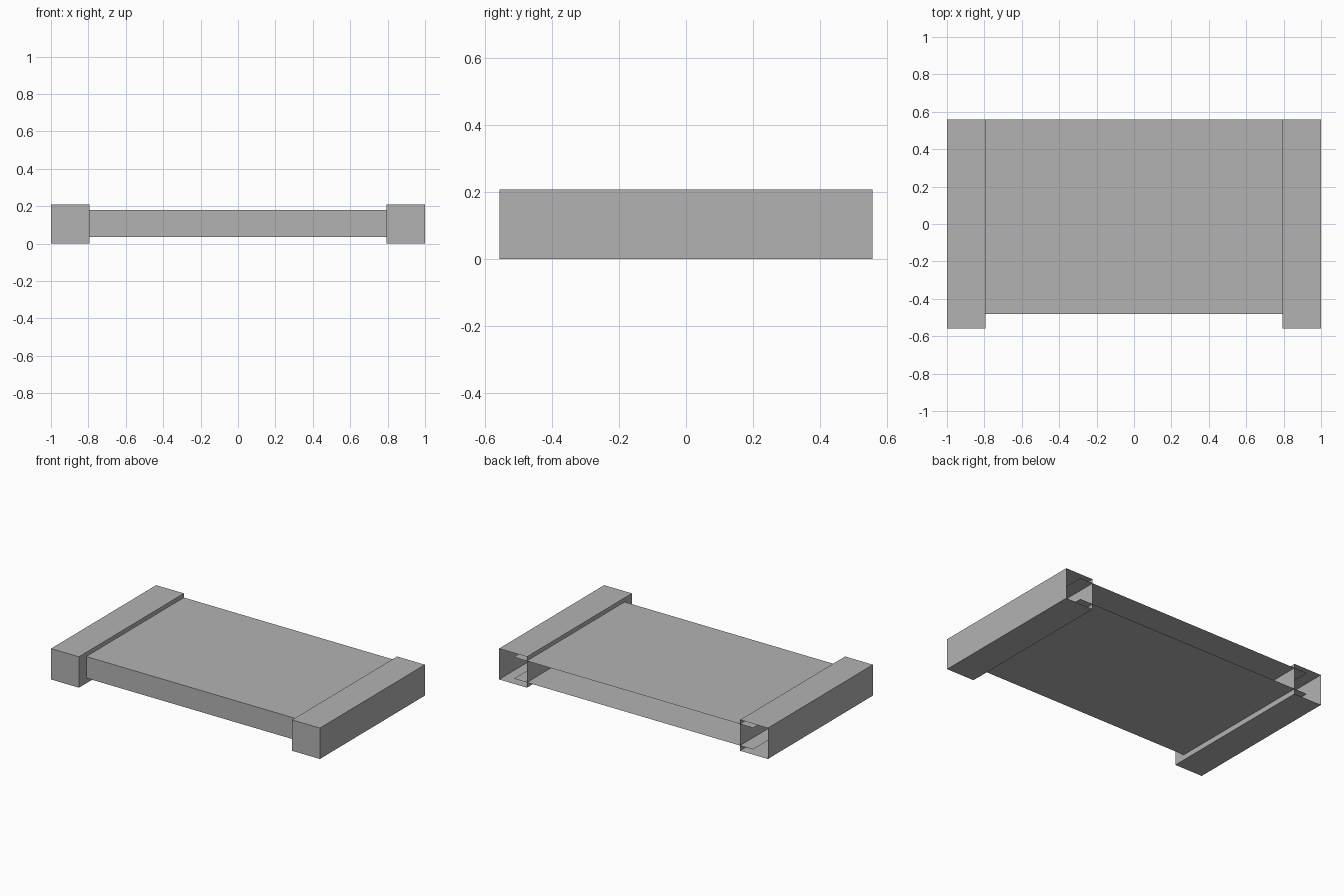
import bpy
import bmesh
from mathutils import Vector

cube = bpy.data.objects.get("Cube")
if cube:
    bpy.data.objects.remove(cube, do_unlink=True)

# Single plain grey
grey = bpy.data.materials.new("plain_grey")
grey.use_nodes = True
color = (0.45, 0.45, 0.45, 1)
grey.diffuse_color = color
grey.node_tree.nodes["Principled BSDF"].inputs["Base Color"].default_value = color


def open_box(name, low, high, open_sides):
    """Box between two corners, without the faces that look along open_sides."""
    low, high = Vector(low), Vector(high)
    bm = bmesh.new()
    bmesh.ops.create_cube(bm, size=1)
    bm.normal_update()
    gone = [f for f in bm.faces
            if any(f.normal.dot(Vector(side)) > 0.9 for side in open_sides)]
    bmesh.ops.delete(bm, geom=gone, context='FACES')
    bmesh.ops.scale(bm, vec=high - low, verts=bm.verts)
    bmesh.ops.translate(bm, vec=(low + high) / 2, verts=bm.verts)
    mesh = bpy.data.meshes.new(name)
    bm.to_mesh(mesh)
    bm.free()
    mesh.materials.append(grey)
    obj = bpy.data.objects.new(name, mesh)
    bpy.context.collection.objects.link(obj)
    return obj


BACK, LEFT, RIGHT = (0, 1, 0), (1, 0, 0), (-1, 0, 0)
DEPTH = 0.558   # half depth
INNER = 0.793   # inner face of the end blocks

# End blocks, open at the back
open_box("left_end_block", (INNER, -DEPTH, 0), (1, DEPTH, 0.208), [BACK])
open_box("right_end_block", (-1, -DEPTH, 0), (-INNER, DEPTH, 0.208), [BACK])

# Middle slab, its open ends tucked inside the blocks
open_box("middle_slab", (-0.89, -0.48, 0.035), (0.89, DEPTH, 0.18),
         [BACK, LEFT, RIGHT])
